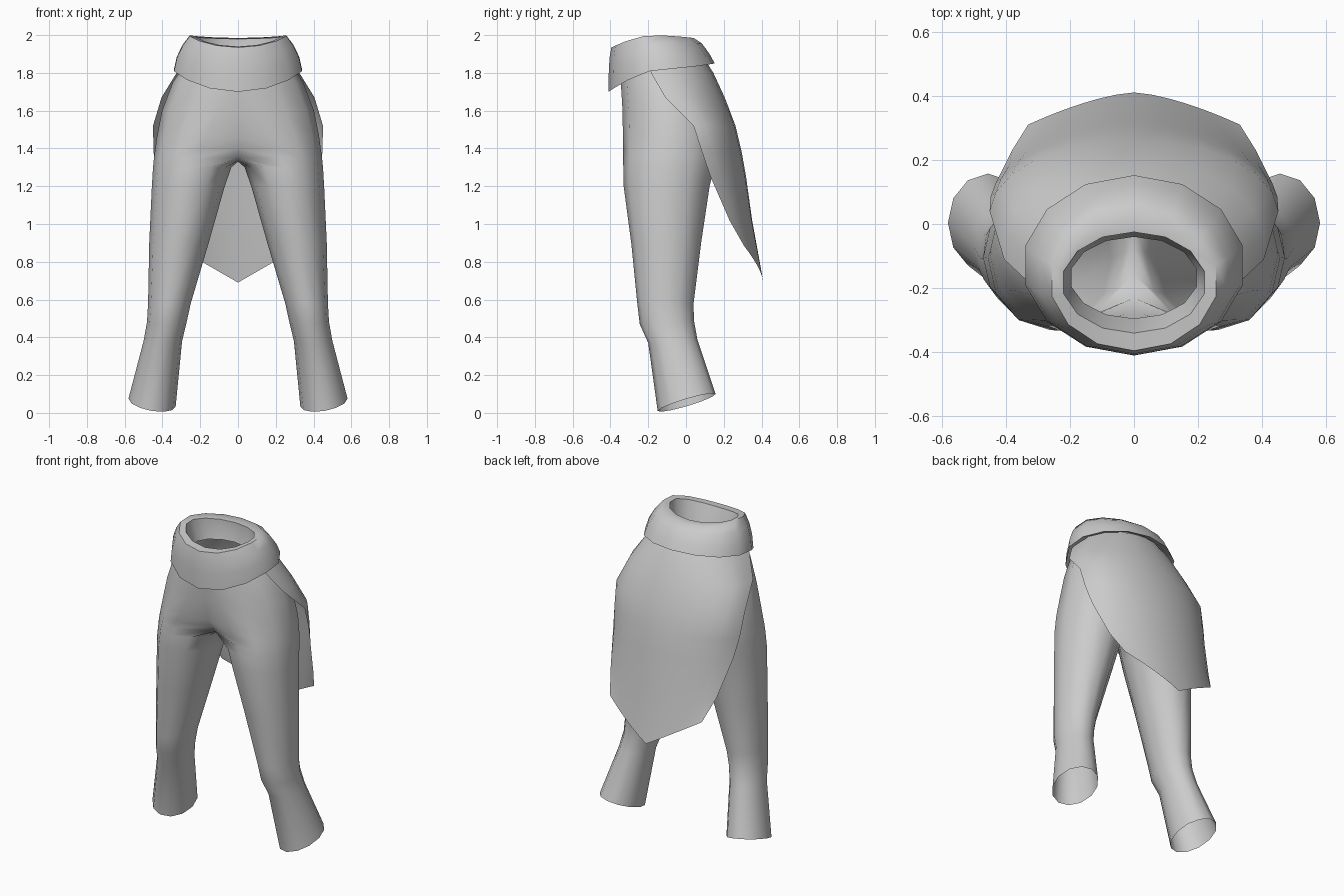
import bpy, bmesh, math

if "Cube" in bpy.data.objects:
    bpy.data.objects.remove(bpy.data.objects["Cube"])

cloth = bpy.data.materials.new("light grey cloth")
cloth.diffuse_color = (0.6, 0.6, 0.6, 1)
cloth.use_nodes = True
cloth.node_tree.nodes["Principled BSDF"].inputs["Base Color"].default_value = cloth.diffuse_color


def make(name, verts, faces, mirror=False, angle=60):
    """Mesh object from points and faces, smooth shaded, optionally mirrored in x."""
    bm = bmesh.new()
    vs = [bm.verts.new(v) for v in verts]
    for f in faces:
        bm.faces.new([vs[i] for i in f])
    if mirror:
        geom = bm.verts[:] + bm.edges[:] + bm.faces[:]
        bmesh.ops.mirror(bm, geom=geom, axis='X', merge_dist=0.0005)
    bmesh.ops.remove_doubles(bm, verts=bm.verts[:], dist=0.0005)
    bmesh.ops.recalc_face_normals(bm, faces=bm.faces[:])
    me = bpy.data.meshes.new(name)
    bm.to_mesh(me)
    bm.free()
    me.materials.append(cloth)
    ob = bpy.data.objects.new(name, me)
    bpy.context.collection.objects.link(ob)
    bpy.ops.object.select_all(action='DESELECT')
    ob.select_set(True)
    bpy.context.view_layer.objects.active = ob
    bpy.ops.object.shade_smooth_by_angle(angle=math.radians(angle))
    return ob


def strip(a, b, closed):
    """Quads between two equally long index rows."""
    n = len(a)
    return [(a[i], a[(i + 1) % n], b[(i + 1) % n], b[i])
            for i in range(n if closed else n - 1)]


# Trousers: half pelvis rows (z, centre x, outer x, front y, back y, seam dip)
pelvis = [
    (1.87, 0.00, 0.265, -0.345, 0.08, 0.0),
    (1.75, 0.04, 0.345, -0.345, 0.13, 0.0),
    (1.60, 0.10, 0.402, -0.336, 0.17, 0.005),
    (1.46, 0.17, 0.430, -0.334, 0.18, 0.025),
    (1.40, 0.20, 0.438, -0.333, 0.17, 0.06),
]
# Leg rings (z, inner x, outer x, front y, back y, z tilt back, z tilt outward)
legs = [
    (1.30, 0.035, 0.450, -0.332, 0.150, 0, 0),
    (1.20, 0.070, 0.456, -0.330, 0.125, 0, 0),
    (0.90, 0.155, 0.470, -0.290, 0.080, 0, 0),
    (0.58, 0.250, 0.476, -0.258, 0.040, 0, 0),
    (0.48, 0.272, 0.482, -0.245, 0.042, 0.01, 0),
    (0.38, 0.296, 0.500, -0.200, 0.060, 0.01, 0),
    (0.055, 0.33, 0.580, -0.150, 0.157, 0.045, 0.02),
]
verts, faces, rows = [], [], []


def outer_half(z, cx, xo, yf, yb):
    cy, ry = (yf + yb) / 2, (yb - yf) / 2
    return [(cx + (xo - cx) * math.cos(t), cy + ry * math.sin(t), z)
            for t in (math.radians(-90 + 30 * i) for i in range(7))]


def add(points):
    start = len(verts)
    verts.extend(points)
    return list(range(start, len(verts)))


for z, cx, xo, yf, yb, dip in pelvis:
    rows.append(add([(0, yf + dip, z)] + outer_half(z, cx, xo, yf, yb) + [(0, yb - dip, z)]))
for a, b in zip(rows, rows[1:]):
    faces += strip(a, b, False)
# Crotch ring: outer half plus an arch along the centre seam
crotch = add(outer_half(1.35, 0.225, 0.445, -0.333, 0.16)
             + [(0, y, z) for y, z in ((0.06, 1.36), (0.0, 1.34), (-0.08, 1.33),
                                       (-0.16, 1.335), (-0.23, 1.35))])
faces += strip(rows[-1], [crotch[11]] + crotch[:8], False)
previous = crotch
for z, xi, xo, yf, yb, tb, to in legs:
    ring = []
    for i in range(12):
        t = math.radians(-90 + 30 * i)
        c, s = math.cos(t), math.sin(t)
        ring.append(((xi + xo) / 2 + (xo - xi) / 2 * c,
                     (yf + yb) / 2 + (yb - yf) / 2 * s, z + tb * s + to * c))
    ring = add(ring)
    faces += strip(previous, ring, True)
    previous = ring
make("trousers", verts, faces, mirror=True, angle=80)

# Back skirt: rows (z, edge x, edge y, centre back y, sweep angle)
skirt = [
    (1.87, 0.270, -0.20, 0.10, 105),
    (1.80, 0.325, -0.185, 0.145, 105),
    (1.67, 0.405, -0.11, 0.205, 100),
    (1.52, 0.450, 0.04, 0.262, 88),
    (1.38, 0.447, 0.085, 0.295, 78),
    (1.25, 0.430, 0.13, 0.318, 70),
    (1.02, 0.380, 0.23, 0.350, 55),
]
verts, faces, rows = [], [], []
N = 6
for z, xe, ye, yb, a in skirt:
    a = math.radians(a)
    rows.append(add([(xe * math.sin(a * k / N) / math.sin(min(a, math.pi / 2)) if k < N else xe,
                      ye + (yb - ye) * (math.cos(a * k / N) - math.cos(a)) / (1 - math.cos(a)), z)
                     for k in range(N + 1)]))
# Pointed hem
rows.append(add([(0.33 * k / N, 0.41 - 0.10 * (k / N) ** 1.5, 0.69 + 0.19 * k / N)
                 for k in range(N + 1)]))
for a, b in zip(rows, rows[1:]):
    faces += strip(a, b, False)
make("back_skirt", verts, faces, mirror=True, angle=80)

# Waistband: rings (half width, front y, back y, front z, side z, back z)
band = [
    (0.300, -0.350, 0.105, 1.74, 1.84, 1.87),
    (0.347, -0.410, 0.152, 1.70, 1.82, 1.85),
    (0.332, -0.409, 0.125, 1.80, 1.885, 1.90),
    (0.300, -0.405, 0.085, 1.88, 1.95, 1.955),
    (0.262, -0.395, 0.040, 1.935, 2.0, 1.985),
    (0.225, -0.340, -0.025, 1.94, 1.99, 1.98),
    (0.215, -0.320, -0.025, 1.89, 1.93, 1.93),
    (0.200, -0.295, -0.040, 1.82, 1.85, 1.86),
]
verts, faces, rows = [], [], []
for rx, yf, yb, zf, zs, zb in band:
    ring = []
    for i in range(14):
        t = 2 * math.pi * i / 14 + math.pi / 2
        c, s = math.cos(t), math.sin(t)
        z = zs + ((zb if s > 0 else zf) - zs) * abs(s) ** 1.6
        ring.append((rx * c, (yf + yb) / 2 + (yb - yf) / 2 * s, z))
    rows.append(add(ring))
for a, b in zip(rows, rows[1:]):
    faces += strip(a, b, True)
make("waistband", verts, faces, angle=60)
